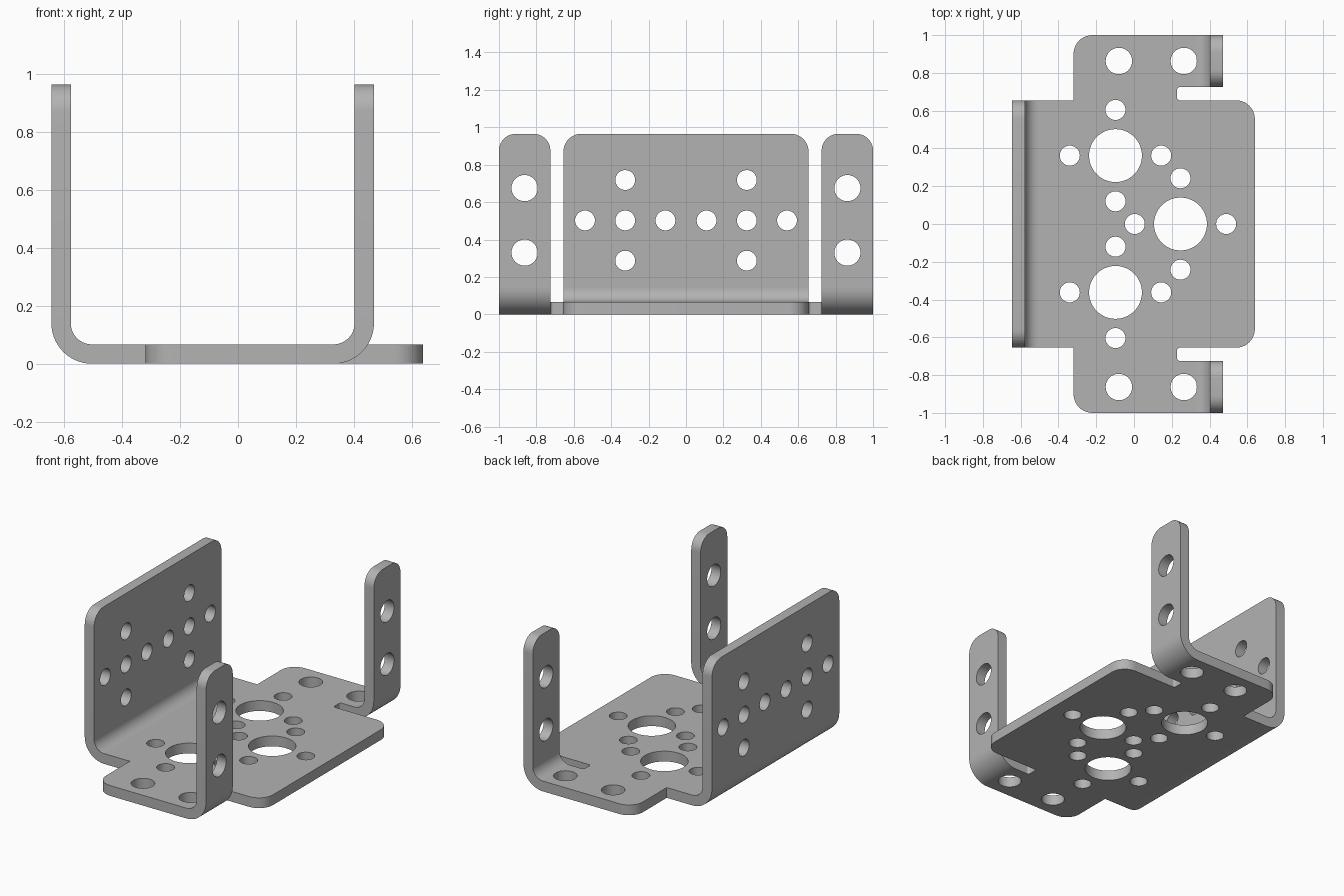
import bpy, bmesh
from math import sin, cos, pi, tan
from mathutils import Vector

cube = bpy.data.objects.get("Cube")
if cube:
    bpy.data.objects.remove(cube)

THICK, HEIGHT = 0.067, 0.965
BEND_R = 0.14                 # outer bend radius
BEND_LEN = 0.2                # length of bend strip in the flat sheet
STEPS = 14
LEFT, RIGHT = -0.505, 0.33    # where the bends start
FLAP = BEND_LEN + HEIGHT - BEND_R
WALL_END, EAR_END = LEFT - FLAP, RIGHT + FLAP
SIDE, SLOT = 0.655, 0.725     # half width of the body, inner edge of the ears


def rounded(corners, segs=10):
    """Outline from (x, y, radius) corners."""
    pts = []
    for i, (x, y, r) in enumerate(corners):
        p = Vector((x, y))
        if not r:
            pts.append(p)
            continue
        a = (Vector(corners[i - 1][:2]) - p).normalized()
        b = (Vector(corners[(i + 1) % len(corners)][:2]) - p).normalized()
        centre = p + (a + b) * r
        for k in range(segs + 1):
            t = k / segs * pi / 2
            pts.append(centre - b * r * cos(t) - a * r * sin(t))
    return pts


def circle(x, y, r, segs=40):
    return [Vector((x + r * cos(2 * pi * k / segs), y + r * sin(2 * pi * k / segs)))
            for k in range(segs)]


# Flat sheet outline: one half, mirrored across y
half = [(WALL_END, SIDE, 0.095), (-0.32, SIDE, 0), (-0.32, 1, 0.1),
        (EAR_END, 1, 0.09), (EAR_END, SLOT, 0.09), (0.228, SLOT, 0.015),
        (0.228, SIDE, 0.015), (0.64, SIDE, 0.1)]
loops = [rounded(half + [(x, -y, r) for x, y, r in reversed(half)])]

# Base holes: three large ones, each ringed by four small ones
SMALL, MEDIUM, LARGE, RING = 0.053, 0.07, 0.14, 0.242
for x, y in ((-0.098, 0.362), (-0.098, -0.362), (0.246, 0)):
    loops.append(circle(x, y, LARGE, 64))
    for dx, dy in ((1, 0), (-1, 0), (0, 1), (0, -1)):
        loops.append(circle(x + dx * RING, y + dy * RING, SMALL))

for s in (-1, 1):
    # Ear holes, flat and upright
    for x in (-0.08, 0.264):
        loops.append(circle(x, s * 0.863, MEDIUM))
    for z in (0.33, 0.675):
        loops.append(circle(RIGHT + BEND_LEN + z - BEND_R, s * 0.863, MEDIUM))
    # Wall holes
    for y, z in ((0.11, 0.502), (0.325, 0.502), (0.54, 0.502), (0.325, 0.718), (0.325, 0.287)):
        loops.append(circle(LEFT - BEND_LEN - z + BEND_R, s * y, SMALL))

# Filled sheet with thickness
curve = bpy.data.curves.new("sheet", 'CURVE')
curve.dimensions, curve.fill_mode, curve.extrude = '2D', 'BOTH', THICK / 2
for pts in loops:
    spline = curve.splines.new('POLY')
    spline.points.add(len(pts) - 1)
    for sp, p in zip(spline.points, pts):
        sp.co = (p.x, p.y, 0, 1)
    spline.use_cyclic_u = True
sheet = bpy.data.objects.new("sheet", curve)
bpy.context.collection.objects.link(sheet)
bpy.context.view_layer.update()
mesh = bpy.data.meshes.new_from_object(sheet.evaluated_get(bpy.context.evaluated_depsgraph_get()))
bpy.data.objects.remove(sheet)
bpy.data.curves.remove(curve)

bm = bmesh.new()
bm.from_mesh(mesh)
bmesh.ops.remove_doubles(bm, verts=bm.verts, dist=1e-5)

# Crease lines across both bend strips
for start, way in ((LEFT, -1), (RIGHT, 1)):
    for k in range(STEPS + 1):
        x = start + way * BEND_LEN * k / STEPS
        bmesh.ops.bisect_plane(bm, geom=bm.verts[:] + bm.edges[:] + bm.faces[:], dist=1e-5,
                               plane_co=(x, 0, 0), plane_no=(1, 0, 0))
borders = (LEFT, LEFT - BEND_LEN, RIGHT, RIGHT + BEND_LEN)
crease = [e for e in bm.edges
          if any(all(abs(v.co.x - b) < 1e-4 for v in e.verts) for b in borders)]


def fold(v, start, way):
    """Wrap a sheet point around an upward bend."""
    w = v.co.z
    d = (v.co.x - start) * way
    if d <= 0:
        return
    a = min(d / BEND_LEN, 1) * pi / 2
    v.co.x = start + way * (BEND_R - w) * sin(a)
    v.co.z = BEND_R - (BEND_R - w) * cos(a) + max(d - BEND_LEN, 0)


for v in bm.verts:
    v.co.z += THICK / 2
    if v.co.x < LEFT:
        fold(v, LEFT, -1)
    elif abs(v.co.y) > (SIDE + SLOT) / 2:
        fold(v, RIGHT, 1)

# Smooth bends and holes, crisp edges
bmesh.ops.recalc_face_normals(bm, faces=bm.faces)
for f in bm.faces:
    f.smooth = True
    f.material_index = 0
for e in bm.edges:
    e.smooth = e.calc_face_angle(pi) < 0.5
for e in crease:
    e.smooth = False
bm.to_mesh(mesh)
bm.free()

grey = bpy.data.materials.new("grey metal")
grey.use_nodes = True
colour = (0.45, 0.45, 0.45, 1)
grey.diffuse_color = colour
grey.node_tree.nodes["Principled BSDF"].inputs["Base Color"].default_value = colour
mesh.materials.clear()
mesh.materials.append(grey)
mesh.name = "folded_bracket"
bpy.context.collection.objects.link(bpy.data.objects.new("folded_bracket", mesh))
